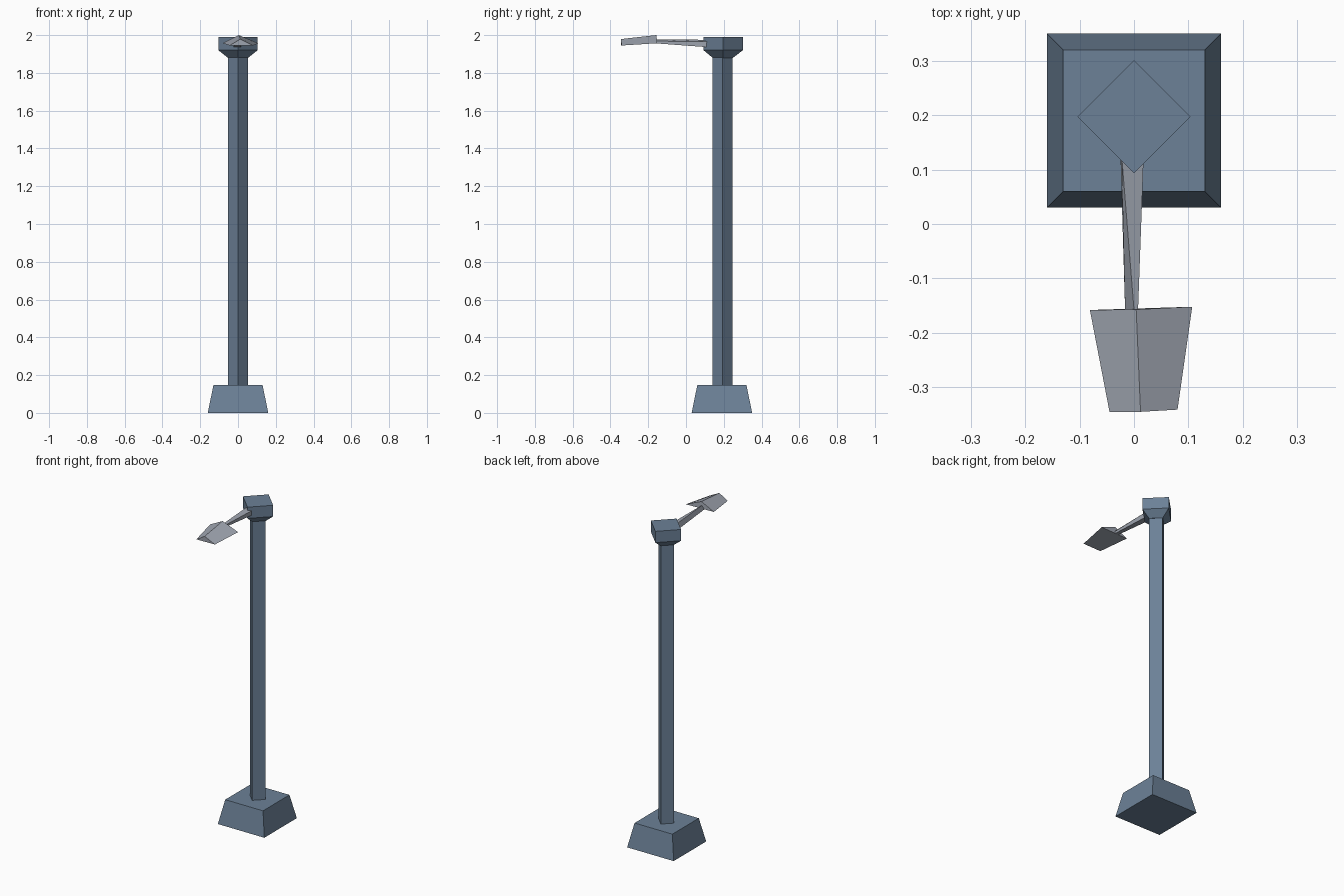
import bpy
import math

if "Cube" in bpy.data.objects:
    bpy.data.objects.remove(bpy.data.objects["Cube"])


def material(name, rgb):
    m = bpy.data.materials.new(name)
    m.diffuse_color = (*rgb, 1)
    m.use_nodes = True
    m.node_tree.nodes["Principled BSDF"].inputs["Base Color"].default_value = m.diffuse_color
    return m


BLUE = material("slate blue paint", (0.15, 0.22, 0.31))
GREY = material("light grey metal", (0.36, 0.39, 0.45))


def loft(name, rings, mat):
    """Closed solid through rings with equal point counts (counter-clockwise
    as seen from the last ring's end)."""
    n = len(rings[0])
    verts = [p for r in rings for p in r]
    faces = [tuple(reversed(range(n))),
             tuple(range(len(verts) - n, len(verts)))]
    for k in range(len(rings) - 1):
        for i in range(n):
            j = (i + 1) % n
            a, b = k * n, (k + 1) * n
            faces.append((a + i, a + j, b + j, b + i))
    me = bpy.data.meshes.new(name)
    me.from_pydata(verts, [], faces)
    me.materials.append(mat)
    ob = bpy.data.objects.new(name, me)
    bpy.context.collection.objects.link(ob)
    return ob


def square(radius, z, y, turn=0.0):
    """Horizontal four-point ring, corners at the given radius."""
    return [(radius * math.cos(turn + i * math.pi / 2),
             y + radius * math.sin(turn + i * math.pi / 2), z) for i in range(4)]


def section(y, points):
    """Upright ring of (x, z) or (x, z, y offset) points."""
    return [(p[0], y + (p[2] if len(p) > 2 else 0), p[1]) for p in points]


# Tapered square foot
r2 = math.sqrt(2)
loft("base", [square(0.16 * r2, 0, 0.19, math.pi / 4),
              square(0.13 * r2, 0.148, 0.19, math.pi / 4)], BLUE)

# Square pole turned on its corner
loft("pole", [square(0.054, 0.14, 0.193), square(0.054, 1.885, 0.193)], BLUE)

# Flared cap on the pole
loft("pole_cap", [square(0.054, 1.88, 0.195), square(0.104, 1.92, 0.197),
                  square(0.104, 1.99, 0.197)], BLUE)

# Thin tapered arm from cap to lamp
loft("arm", [
    section(0.13, [(-0.025, 1.935), (0.016, 1.935), (0.018, 1.966), (-0.023, 1.975)]),
    section(-0.17, [(-0.016, 1.957), (0.006, 1.957), (0.007, 1.968), (0.001, 1.977)]),
], GREY)

# Wedge lamp head with a ridged roof
loft("lamp_head", [
    section(-0.155, [(-0.081, 1.957, -0.003), (0.107, 1.957, 0.003), (0.004, 2.0, -0.002)]),
    section(-0.345, [(-0.045, 1.945), (0.08, 1.945, 0.004), (0.012, 1.979)]),
], GREY)
